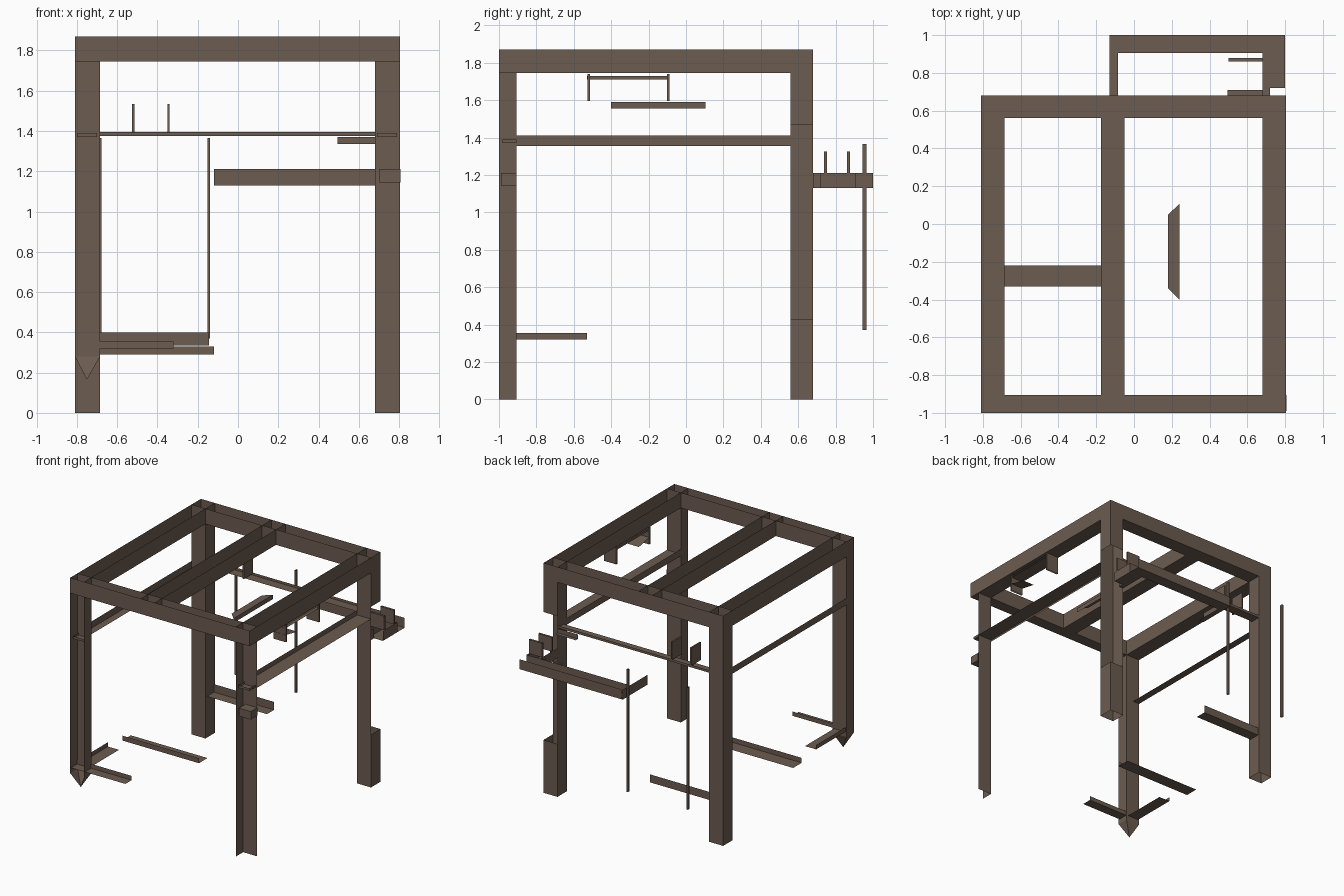
import bpy

if "Cube" in bpy.data.objects:
    bpy.data.objects.remove(bpy.data.objects["Cube"])

brown = bpy.data.materials.new("brown_steel")
brown.diffuse_color = (0.15, 0.106, 0.08, 1)
brown.use_nodes = True
brown.node_tree.nodes["Principled BSDF"].inputs["Base Color"].default_value = brown.diffuse_color


def mesh_object(name, verts, faces):
    me = bpy.data.meshes.new(name)
    me.from_pydata(verts, [], faces)
    me.materials.append(brown)
    ob = bpy.data.objects.new(name, me)
    bpy.context.collection.objects.link(ob)
    return ob


# corner index = 4*x + 2*y + z ; lower case = minimum side, upper case = maximum side
SIDES = {'x': (0, 1, 3, 2), 'X': (4, 6, 7, 5), 'y': (0, 4, 5, 1),
         'Y': (2, 3, 7, 6), 'z': (0, 2, 6, 4), 'Z': (1, 5, 7, 3)}


def shell(name, x, y, z, sides='xXyYzZ'):
    """Sheet-metal section: only the listed sides of a box."""
    verts = [(a, b, c) for a in x for b in y for c in z]
    return mesh_object(name, verts, [SIDES[s] for s in sides])


LX, RX = (-0.81, -0.685), (0.68, 0.805)
FY, BY = (-1.0, -0.905), (0.56, 0.68)
TOP = (1.745, 1.87)

# legs
shell("front_right_leg", RX, FY, (0, 1.80), 'xY')
shell("front_left_leg", LX, FY, (0.28, 1.80), 'xXY')
shell("back_left_leg", LX, BY, (0, 1.80), 'xXyY')
shell("back_right_leg", RX, BY, (0, 1.80), 'xy')
shell("back_right_leg_foot", RX, BY, (0, 0.43), 'XY')
shell("back_right_leg_head", RX, BY, (1.47, 1.80), 'XY')

# pointed end under the front left leg
mesh_object("leg_spike",
            [(LX[0], FY[0], .28), (LX[1], FY[0], .28), (LX[1], FY[1], .28),
             (LX[0], FY[1], .28), (-0.75, -0.95, .165)],
            [(1, 4, 2), (2, 4, 3), (3, 4, 0)])

# top frame of open channels
for name, x in (("left", LX), ("middle", (-0.175, -0.05)), ("right", RX)):
    shell(name + "_top_beam", x, (-1.0, 0.68), TOP, 'xXz')
shell("front_top_beam", (-0.81, 0.805), FY, TOP, 'yYz')
shell("back_top_beam", (-0.81, 0.805), BY, TOP, 'yYz')

# rails below the top frame
shell("right_side_rail", RX, (-0.905, 0.56), (1.355, 1.37), 'xZ')
shell("right_rail_lip", (0.68, 0.69), (-0.905, 0.56), (1.37, 1.41), 'x')
shell("left_side_rail", (-0.81, -0.75), (-0.905, 0.56), (1.355, 1.41), 'xz')
shell("back_rail", (-0.685, 0.68), (0.60, 0.68), (1.375, 1.395), 'Yz')
for name, x in (("left", (-0.80, -0.70)), ("right", (0.69, 0.79))):
    shell(name + "_rail_end", x, (-0.98, -0.905), (1.37, 1.39), 'xXyz')
shell("front_right_leg_bracket", (0.70, 0.808), (-0.99, -0.905), (1.145, 1.21), 'xXyzZ')

# upright tabs on the back rail
for i, x in enumerate((-0.52, -0.345)):
    shell("back_rail_tab_%d" % i, (x - .006, x + .006), BY, (1.39, 1.535), 'xXyYZ')
shell("rail_bracket", (0.495, 0.68), (0.68, 0.71), (1.335, 1.37), 'yz')
shell("rear_bracket_strip", (0.50, 0.68), (0.86, 0.88), (1.18, 1.20), 'Z')

# channel bracket standing out at the back
shell("rear_channel", (-0.12, 0.80), (0.905, 1.0), (1.13, 1.21), 'yYz')
shell("rear_channel_right_arm", (0.68, 0.80), (0.72, 0.905), (1.13, 1.21), 'xXz')
shell("rear_channel_right_joint", (0.68, 0.72), (0.68, 0.72), (1.13, 1.21), 'xXz')
shell("rear_channel_left_arm", (-0.13, -0.085), (0.68, 1.0), (1.13, 1.21), 'xz')
for i, y in enumerate((0.745, 0.87)):
    shell("rear_channel_tab_%d" % i, (0.68, 0.80), (y - .008, y + .008), (1.21, 1.325), 'yYxX')

# thin hanging rods behind the frame
for i, x in enumerate((-0.685, -0.145)):
    shell("hanging_rod_%d" % i, (x - .007, x + .007), (0.945, 0.965), (0.37, 1.365), 'xXyY')

# low bars on the left half
shell("low_middle_bar", (-0.81, -0.12), (-0.33, -0.22), (0.29, 0.33), 'yz')
shell("low_back_bar", (-0.685, -0.145), (0.58, 0.67), (0.335, 0.40), 'Yz')
shell("low_front_bar", (-0.81, -0.32), (-0.99, -0.91), (0.32, 0.355), 'Yz')
shell("low_side_bar", (-0.80, -0.70), (-0.91, -0.53), (0.32, 0.355), 'xz')

# loose angle strip hanging between the beams
mesh_object("inner_angle_strip",
            [(.18, -.34, 1.59), (.24, -.40, 1.59), (.24, .105, 1.59), (.18, .05, 1.59),
             (.24, -.40, 1.555), (.24, .105, 1.555)],
            [(0, 1, 2, 3), (1, 4, 5, 2)])

# small hanger under the right beam
shell("hanger_top", (0.69, 0.80), (-0.53, -0.09), (1.71, 1.728), 'xzZ')
for i, y in enumerate((-0.52, -0.095)):
    shell("hanger_post_%d" % i, (0.69, 0.80), (y - .007, y + .007), (1.595, 1.74), 'yYxX')
mesh_object("hanger_tilted_plate",
            [(.69, -.53, 1.655), (.80, -.53, 1.655), (.80, -.38, 1.625), (.69, -.38, 1.625)],
            [(0, 1, 2, 3)])
